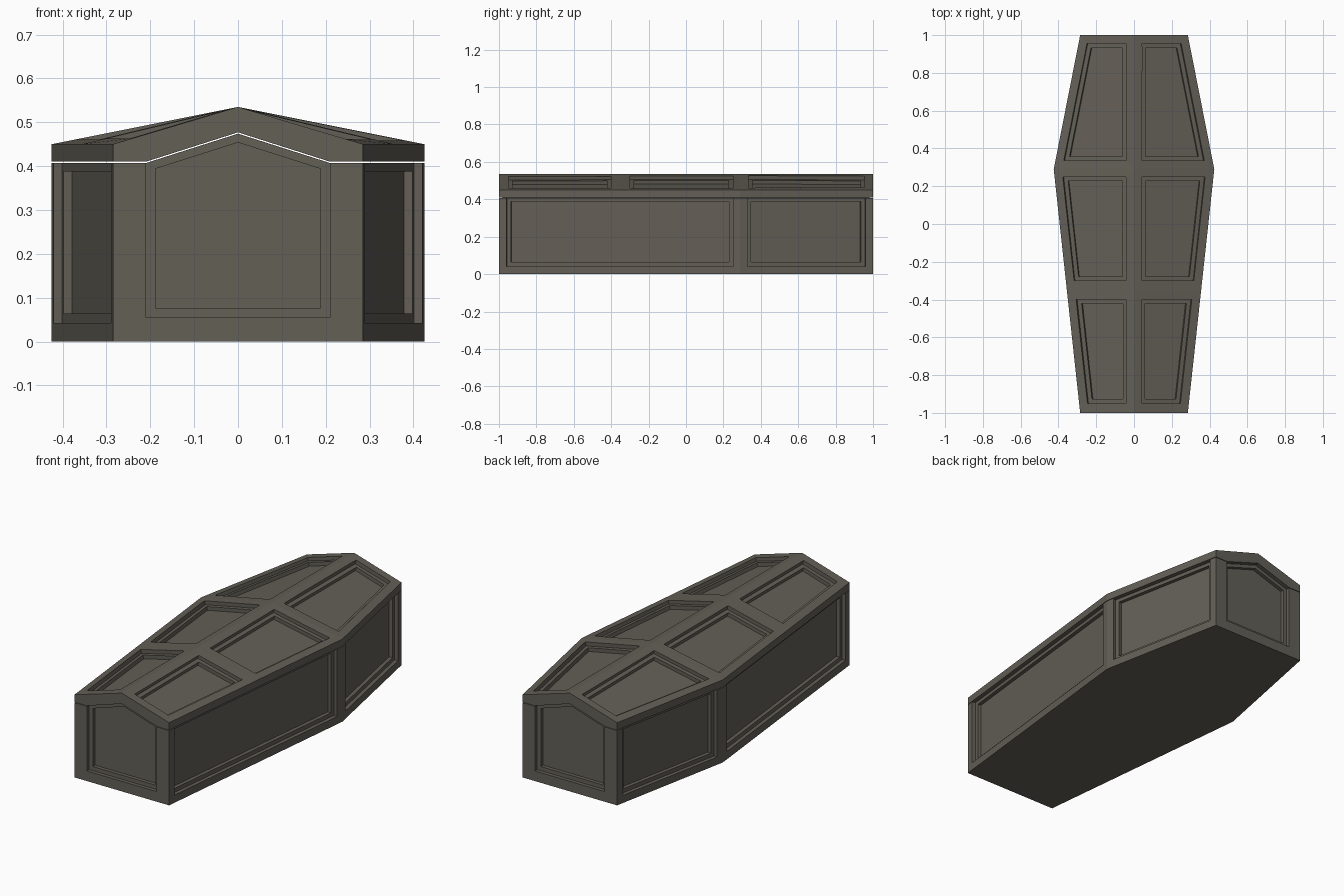
import bpy, bmesh
from mathutils import Vector

if "Cube" in bpy.data.objects:
    bpy.data.objects.remove(bpy.data.objects["Cube"])

wood = bpy.data.materials.new("dark grey brown wood")
wood.diffuse_color = (0.125, 0.115, 0.094, 1)
wood.use_nodes = True
wood.node_tree.nodes["Principled BSDF"].inputs["Base Color"].default_value = wood.diffuse_color

WIDE, END, MID_Y = 0.425, 0.285, 0.29
SEAM, EAVE, RIDGE = 0.41, 0.45, 0.535


def half_width(y):
    t = (y + 1) / (MID_Y + 1) if y < MID_Y else (1 - y) / (1 - MID_Y)
    return END + (WIDE - END) * t


def roof(x, y):
    return Vector((x, y, RIDGE - (RIDGE - EAVE) * abs(x) / half_width(y)))


def make_object(name, bm):
    bmesh.ops.recalc_face_normals(bm, faces=bm.faces)
    me = bpy.data.meshes.new(name)
    bm.to_mesh(me)
    bm.free()
    me.materials.append(wood)
    ob = bpy.data.objects.new(name, me)
    bpy.context.collection.objects.link(ob)
    return ob


def skin(bm, rings):
    """Closed solid through a stack of equal-length outlines."""
    vs = [[bm.verts.new(p) for p in r] for r in rings]
    n = len(vs[0])
    for a, b in zip(vs, vs[1:]):
        for i in range(n):
            j = (i + 1) % n
            bm.faces.new((a[i], a[j], b[j], b[i]))
    bm.faces.new(vs[0])
    bm.faces.new(vs[-1])


def loft(name, section, stations):
    bm = bmesh.new()
    skin(bm, [[Vector((x, y, z)) for x, z in section(half_width(y))] for y in stations])
    return make_object(name, bm)


def inset(poly, n, d):
    out = []
    for i, p in enumerate(poly):
        e1 = (p - poly[i - 1]).normalized()
        e2 = (poly[(i + 1) % len(poly)] - p).normalized()
        m1, m2 = n.cross(e1), n.cross(e2)
        out.append(p + (m1 + m2) * d / (1 + m1.dot(m2)))
    return out


def add_panel(bm, poly, step=0.02, ledge=0.022):
    """Two-step recess cutter below an outline."""
    n = Vector()
    for i, p in enumerate(poly):
        n += poly[i - 1].cross(p)
    n.normalize()
    mid = sum(poly, Vector()) / len(poly)
    if n.dot(mid - Vector((0, mid.y * 0.5, 0.2))) < 0:
        poly, n = poly[::-1], -n
    inner = inset(poly, n, ledge)
    skin(bm, [[p + n * 0.02 for p in poly], [p - n * step for p in poly],
              [p - n * step for p in inner], [p - n * 2 * step for p in inner]])


def carve(ob, bm):
    cutter = make_object("panel_cutter", bm)
    cutter.hide_render = True
    mod = ob.modifiers.new("panels", 'BOOLEAN')
    mod.operation, mod.solver, mod.object = 'DIFFERENCE', 'EXACT', cutter
    bpy.context.view_layer.update()
    dg = bpy.context.evaluated_depsgraph_get()
    me = bpy.data.meshes.new_from_object(ob.evaluated_get(dg))
    ob.modifiers.clear()
    ob.data = me
    bpy.data.objects.remove(cutter)


# lower box with a gabled top that meets the lid
top = SEAM - 0.003
box = loft("coffin_box", lambda w: [(-w, 0), (w, 0), (w, top), (0.21, top),
           (0, top + 0.067), (-0.21, top), (-w, top)], (-1, MID_Y, 1))
bm = bmesh.new()
for s in (-1, 1):
    # end panel with pointed top
    add_panel(bm, [Vector((x, s, z)) for x, z in ((-0.21, 0.055), (0.21, 0.055),
              (0.21, SEAM), (0, SEAM + 0.067), (-0.21, SEAM))])
    # long and short side panels
    for y0, y1 in ((-0.96, 0.25), (0.33, 0.96)):
        add_panel(bm, [Vector((s * half_width(y), y, z)) for y, z in
                  ((y0, 0.042), (y1, 0.042), (y1, SEAM), (y0, SEAM))])
carve(box, bm)

# ridged lid with three panels on each slope
lid = loft("coffin_lid", lambda w: [(-w, SEAM), (-0.21, SEAM), (0, SEAM + 0.067),
           (0.21, SEAM), (w, SEAM), (w, EAVE), (0, RIDGE), (-w, EAVE)],
           (-1, -0.35, MID_Y, 1))
bm = bmesh.new()
for s in (-1, 1):
    for y0, y1 in ((-0.95, -0.4), (-0.3, 0.25), (0.335, 0.955)):
        add_panel(bm, [roof(s * 0.043, y0), roof(s * (half_width(y0) - 0.044), y0),
                       roof(s * (half_width(y1) - 0.044), y1), roof(s * 0.043, y1)])
carve(lid, bm)
